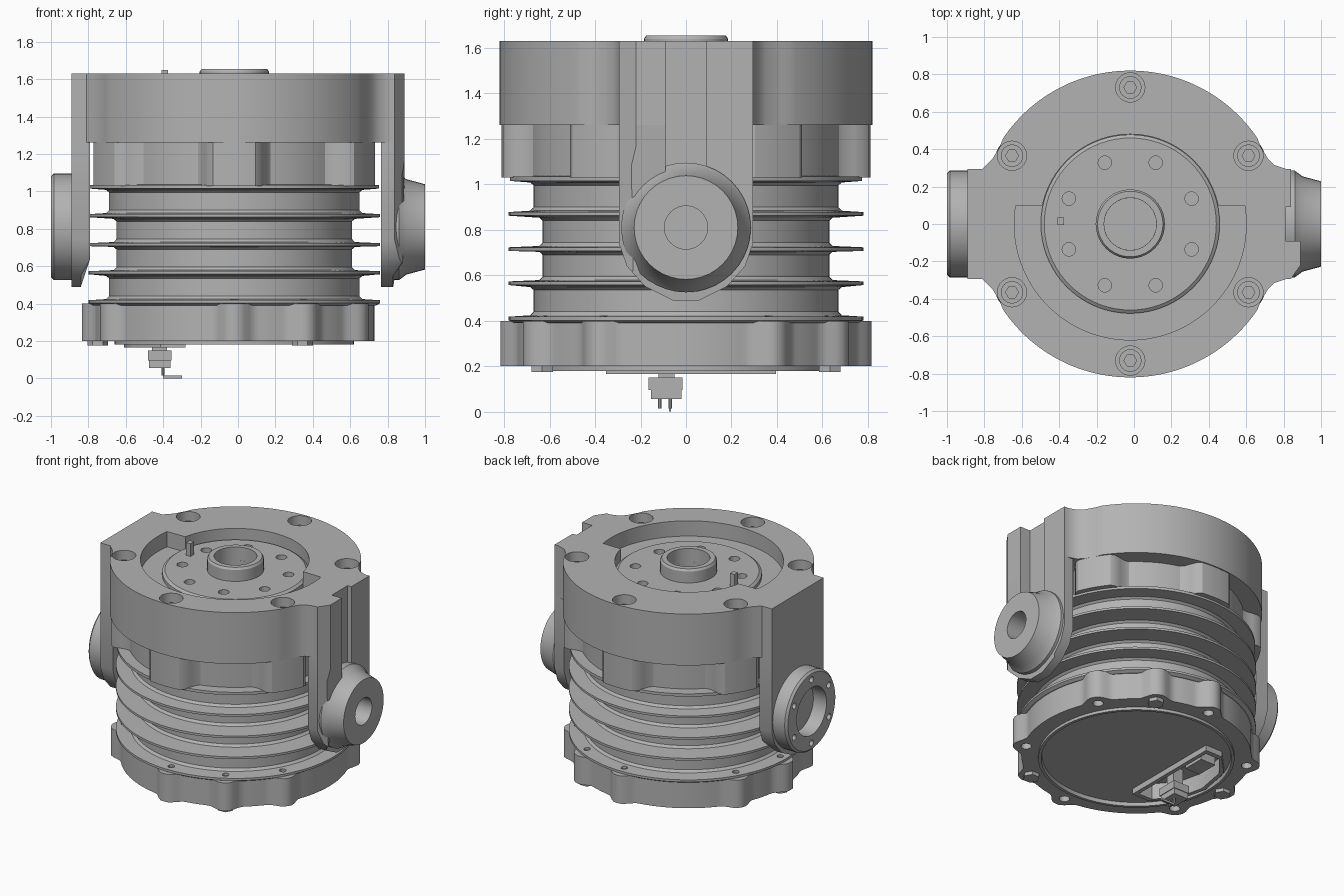
import bpy, bmesh
from math import sin, cos, pi, radians
from mathutils import Vector

if "Cube" in bpy.data.objects:
    bpy.data.objects.remove(bpy.data.objects["Cube"], do_unlink=True)

CX = -0.02          # centre line of the round body
GREY = (0.45, 0.45, 0.45, 1)
metal = bpy.data.materials.new("grey_metal")
metal.use_nodes = True
metal.diffuse_color = GREY
metal.node_tree.nodes["Principled BSDF"].inputs["Base Color"].default_value = GREY


def finish(name, bm):
    bmesh.ops.recalc_face_normals(bm, faces=bm.faces)
    me = bpy.data.meshes.new(name)
    bm.to_mesh(me)
    bm.free()
    me.materials.append(metal)
    ob = bpy.data.objects.new(name, me)
    bpy.context.collection.objects.link(ob)
    return ob


def prism(name, pts, h0, h1, axis="Z"):
    """Extrude a flat outline along Z, or a (y, z) outline along X."""
    place = (lambda a, b, h: (a, b, h)) if axis == "Z" else (lambda a, b, h: (h, a, b))
    bm = bmesh.new()
    low = [bm.verts.new(place(a, b, h0)) for a, b in pts]
    top = [bm.verts.new(place(a, b, h1)) for a, b in pts]
    bm.faces.new(low)
    bm.faces.new(top)
    n = len(pts)
    for i in range(n):
        j = (i + 1) % n
        bm.faces.new((low[i], low[j], top[j], top[i]))
    return finish(name, bm)


def circle(x, y, r, n=32):
    return [(x + r * cos(2 * pi * i / n), y + r * sin(2 * pi * i / n)) for i in range(n)]


def polar(r, deg):
    return CX + r * cos(radians(deg)), r * sin(radians(deg))


def box(name, x0, x1, y0, y1, z0, z1):
    return prism(name, [(x0, y0), (x1, y0), (x1, y1), (x0, y1)], z0, z1)


def lathe(name, profile, n=72, axis="Z", centre=(CX, 0, 0)):
    """Turn (radius, height) points into a solid; radius 0 closes the ends."""
    bm = bmesh.new()
    rings = []
    for r, h in profile:
        ring = []
        for i in range(n if r > 0 else 1):
            c, s = r * cos(2 * pi * i / n), r * sin(2 * pi * i / n)
            p = (c, s, h) if axis == "Z" else (h, c, s)
            ring.append(bm.verts.new(Vector(p) + Vector(centre)))
        rings.append(ring)
    for a, b in zip(rings, rings[1:]):
        for i in range(n):
            j = (i + 1) % n
            quad = [a[i % len(a)], a[j % len(a)], b[j % len(b)], b[i % len(b)]]
            bm.faces.new(list(dict.fromkeys(quad)))
    return finish(name, bm)


def cut(targets, cutter):
    for ob in targets:
        bpy.context.view_layer.objects.active = ob
        m = ob.modifiers.new("cut", "BOOLEAN")
        m.operation, m.solver, m.object = "DIFFERENCE", "EXACT", cutter
        bpy.ops.object.modifier_apply(modifier=m.name)
    bpy.data.objects.remove(cutter, do_unlink=True)


def lobed(name, angles, r_in, r_out, half, z0, z1):
    """Round plate whose rim swells out around each given angle."""
    pts = []
    for a in range(0, 360, 2):
        d = min(abs((a - b + 180) % 360 - 180) for b in angles)
        t = min(max((half + 4 - d) / 8, 0), 1)
        pts.append(polar(r_in + (r_out - r_in) * t * t * (3 - 2 * t), a))
    return prism(name, pts, z0, z1)


# Finned body
profile = [(0, 0.39), (0.76, 0.39)]
for z, core in ((0.41, 0.67), (0.565, 0.63), (0.715, 0.63), (0.87, 0.67)):
    profile += [(0.78, z - 0.008), (0.78, z + 0.008), (core + 0.015, z + 0.014), (core, z + 0.03)]
    profile += [(core, z + 0.125), (core + 0.015, z + 0.138)]
profile += [(0.775, 1.015), (0.775, 1.035), (0, 1.04)]
body = lathe("finned_body", profile, 96)

# Upper and lower scalloped housings
bolt_angles = [30 + 60 * k for k in range(6)]
upper = lobed("upper_housing", bolt_angles, 0.70, 0.812, 12, 1.03, 1.27)
base_angles = [c + d for c in (60, 180, 300) for d in (-30, 0, 30)]
base = lobed("base_housing", base_angles, 0.75, 0.815, 5, 0.20, 0.40)

# Cap outline: a circle flared out into a flat lug on each side
outline = []
for side in (1, -1):
    shift = 0 if side > 0 else 0.04
    flare = [(0.675 + shift, 0.42), (0.715 + shift, 0.35), (0.75 + shift, 0.315), (0.81, 0.295), (0.89, 0.295)]
    lug = [(x, -y) for x, y in flare] + [(x, y) for x, y in reversed(flare)]
    outline += [(side * x, side * y) for x, y in lug]
    start = 34 if side > 0 else 214
    outline += [polar(0.82, start + 2 * i) for i in range(57)]
cap = prism("top_cap", outline, 1.26, 1.63)

# Stepped recess in the cap
recess = []
for a in range(0, 360, 3):
    wide = polar(0.62, a)
    recess.append(wide if wide[1] < 0.1 else polar(0.48, a))
cut([cap], prism("recess_cutter", recess, 1.52, 1.75))

# Cap bolts sunk in counterbores
for k, a in enumerate(bolt_angles):
    x, y = polar(0.73, a)
    cut([cap], prism("bore_cutter", circle(x, y, 0.078), 1.50, 1.75))
    bolt = prism(f"cap_bolt_{k + 1}", circle(x, y, 0.06, 24), 1.49, 1.57)
    cut([bolt], prism("hex_cutter", circle(x, y, 0.034, 6), 1.53, 1.65))

# Output disc with screw holes, central boss and a small pin
disc = lathe("output_disc", [(0, 1.48), (0.478, 1.48), (0.478, 1.545), (0.46, 1.558), (0, 1.558)])
for k in range(8):
    x, y = polar(0.355, 22.5 + 45 * k)
    cut([disc], prism("hole_cutter", circle(x, y, 0.036, 16), 1.50, 1.6))
cut([disc], prism("centre_cutter", circle(CX, 0, 0.14, 24), 1.50, 1.6))
boss = lathe("central_boss", [(0.14, 1.50), (0.185, 1.50), (0.185, 1.64), (0.175, 1.655),
                              (0.14, 1.655), (0.14, 1.50)], 40)
pin = box("index_pin", -0.41, -0.375, -0.005, 0.035, 1.53, 1.65)

# Side arms hanging from the cap
half_arm = [(0.06, 0.49), (0.18, 0.55), (0.26, 0.64), (0.295, 0.74), (0.295, 1.26)]
arm_shape = half_arm + [(-y, z) for y, z in reversed(half_arm)]
left_arm = prism("left_arm", arm_shape, 0.765, 0.89, "X")
right_arm = prism("right_arm", arm_shape, -0.89, -0.79, "X")
for arm, face, tip in ((left_arm, 0.89, 0.83), (right_arm, -0.79, -0.84)):
    for v in arm.data.vertices:
        if v.co.z < 0.6 and abs(v.co.x - face) < 0.01:
            v.co.x = tip

# Left arm steps: central groove, lower rear flank, chamfered front edge, bore
HUB = (0, 0, 0.81)
lug = [cap, left_arm]
cut(lug, box("groove_cutter", 0.81, 1.1, -0.09, 0.09, 1.0, 1.8))
cut(lug, box("flank_cutter", 0.84, 1.1, 0.08, 0.4, 0.4, 1.8))
cut(lug, prism("chamfer_cutter", [(0.83, -0.306), (1.0, -0.306), (0.95, -0.135)], 0.4, 1.8))
cut([left_arm], prism("bore_cutter", circle(0, HUB[2], 0.1), 0.845, 1.1, "X"))

# Pivot hubs: a tapered one with a small bore, a flat one with a wide bore and screw holes
left_hub = lathe("left_hub", [(0, 0.80), (0.285, 0.80), (0.285, 0.86), (0.255, 0.90), (0.228, 1.0), (0.095, 1.0),
                              (0.095, 0.85), (0, 0.85)], 40, "X", HUB)
right_hub = lathe("right_hub", [(0, -0.87), (0.285, -0.87), (0.285, -0.985), (0.27, -1.0), (0.17, -1.0),
                                (0.17, -0.895), (0, -0.895)], 48, "X", HUB)
for k in range(6):
    a = radians(60 * k + 30)
    hole = circle(0.228 * cos(a), HUB[2] + 0.228 * sin(a), 0.022, 12)
    cut([right_hub], prism("screw_cutter", hole, -1.1, -0.96, "X"))

# Bottom cover set inside a thin lip, with connector pocket
cut([base], prism("cover_cutter", circle(CX, 0, 0.63, 72), 0.1, 0.23))
cover = lathe("bottom_cover", [(0, 0.25), (0.64, 0.25), (0.64, 0.18), (0.62, 0.18), (0.615, 0.205), (0, 0.205)])
pocket = [(-0.31, -0.32), (-0.31, 0.36), (-0.42, 0.36), (-0.54, 0.22), (-0.58, 0), (-0.54, -0.18), (-0.42, -0.32)]
rim = [(-0.44 + (x + 0.44) * 1.22, y * 1.1) for x, y in pocket]
frame = prism("pocket_frame", rim, 0.165, 0.22)
cut([frame, cover, base], prism("pocket_cutter", pocket, 0.1, 0.28))

# Connector with its pins and lead, and a second socket beside it
box("connector_stem", -0.46, -0.38, -0.12, -0.05, 0.13, 0.30)
box("connector_block", -0.48, -0.355, -0.165, -0.015, 0.095, 0.15)
box("connector_lip", -0.475, -0.36, -0.155, -0.02, 0.055, 0.095)
box("spare_socket", -0.49, -0.37, 0.08, 0.24, 0.20, 0.29)
for k, y in enumerate((-0.115, -0.07)):
    prism(f"connector_pin_{k + 1}", circle(-0.40, y, 0.008, 8), 0.015, 0.06)
box("connector_lead", -0.40, -0.30, -0.075, -0.065, 0, 0.015)

# Base bolts below, and screw holes in the other lobes
for k, a in enumerate(base_angles):
    x, y = polar(0.73, a)
    if k % 3 == 1:
        prism(f"base_bolt_{k // 3 + 1}", circle(x, y, 0.055, 6), 0.175, 0.22)
    else:
        cut([base], prism("base_hole_cutter", circle(x, y, 0.035, 16), 0.1, 0.26))
    cut([body], prism("flange_hole_cutter", circle(x, y, 0.022, 12), 0.405, 0.45))

# Smooth round walls, keep crisp edges
bpy.ops.object.select_all(action="DESELECT")
for ob in bpy.context.collection.objects:
    if ob.type == "MESH" and ob.data.materials and ob.data.materials[0] == metal:
        ob.select_set(True)
        bpy.context.view_layer.objects.active = ob
bpy.ops.object.shade_smooth_by_angle(angle=radians(30))
